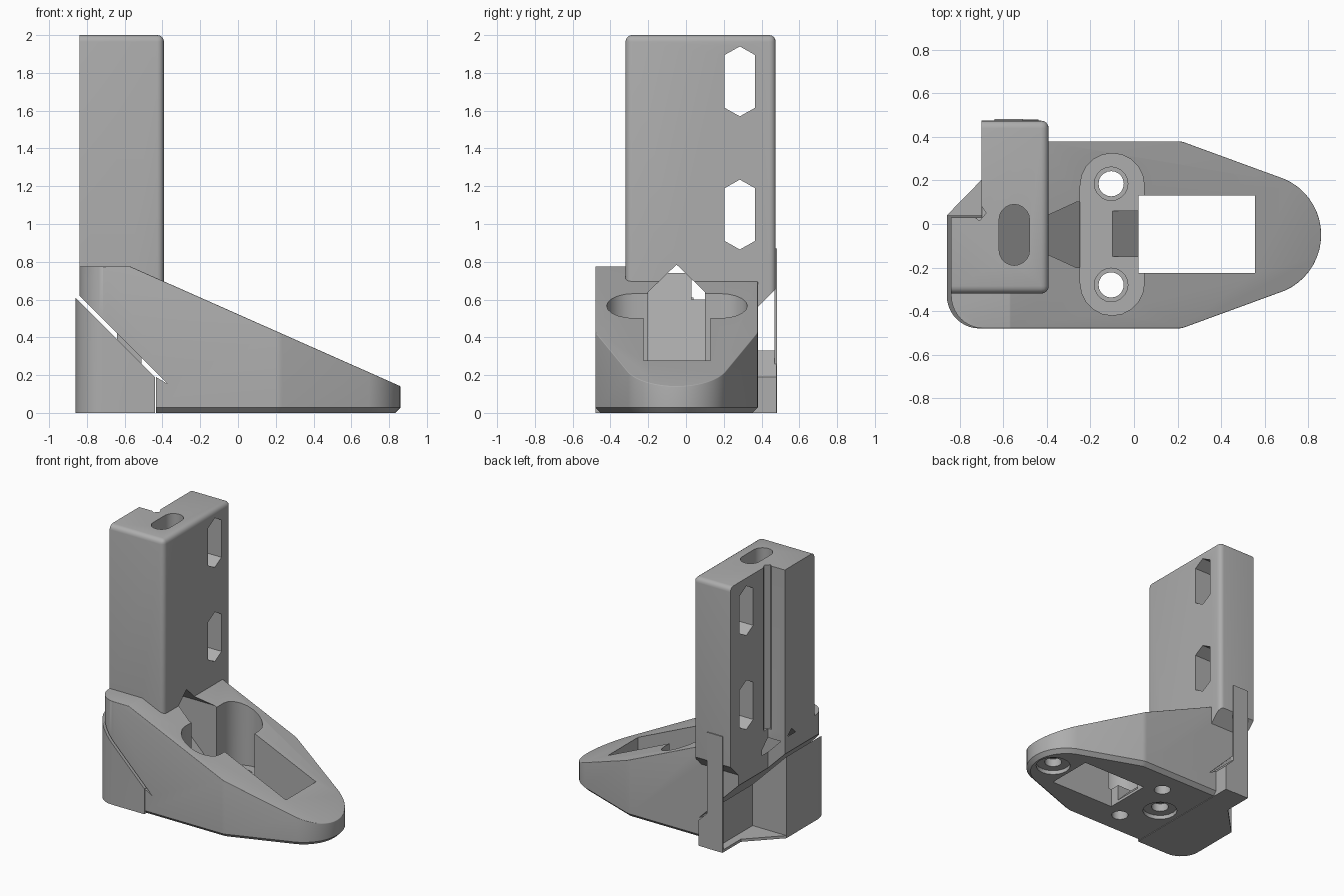
import bpy, bmesh, math
from mathutils import Vector

cube = bpy.data.objects.get("Cube")
if cube:
    bpy.data.objects.remove(cube, do_unlink=True)

grey = bpy.data.materials.new("plain grey")
grey.use_nodes = True
COLOUR = (0.42, 0.42, 0.42, 1)
grey.diffuse_color = COLOUR
grey.node_tree.nodes["Principled BSDF"].inputs["Base Color"].default_value = COLOUR


def prism(points, lo, hi, axis="z"):
    """Extrude a flat outline along an axis; the outline uses the other two axes in order."""
    place = {"z": lambda a, b, t: (a, b, t),
             "y": lambda a, b, t: (a, t, b),
             "x": lambda a, b, t: (t, a, b)}[axis]
    bm = bmesh.new()
    face = bm.faces.new([bm.verts.new(place(a, b, lo)) for a, b in points])
    ext = bmesh.ops.extrude_face_region(bm, geom=[face])
    verts = [v for v in ext["geom"] if isinstance(v, bmesh.types.BMVert)]
    bmesh.ops.translate(bm, verts=verts, vec=Vector(place(0, 0, hi - lo)))
    bmesh.ops.recalc_face_normals(bm, faces=bm.faces)
    return bm


def rect(a0, a1, b0, b1):
    return [(a0, b0), (a1, b0), (a1, b1), (a0, b1)]


def arc(cx, cy, r, start, end, steps=10):
    angles = [math.radians(start + (end - start) * i / steps) for i in range(steps + 1)]
    return [(cx + r * math.cos(t), cy + r * math.sin(t)) for t in angles]


def stadium(cx, y0, y1, r):
    return arc(cx, y1 - r, r, 0, 180) + arc(cx, y0 + r, r, 180, 360)


def slice_off(bm, point, normal):
    """Remove everything on the normal side of a plane and close the cut."""
    bmesh.ops.bisect_plane(bm, geom=bm.verts[:] + bm.edges[:] + bm.faces[:],
                           plane_co=point, plane_no=normal, clear_outer=True)
    bmesh.ops.holes_fill(bm, edges=[e for e in bm.edges if e.is_boundary])
    bmesh.ops.recalc_face_normals(bm, faces=bm.faces)


def round_edges(bm, rule, width, segments):
    edges = [e for e in bm.edges if e.calc_face_angle(0) > 0.3 and rule(*e.verts)]
    bmesh.ops.bevel(bm, geom=edges, offset=width, segments=segments,
                    profile=0.5, affect="EDGES", clamp_overlap=True)


def make(name, bm):
    mesh = bpy.data.meshes.new(name)
    bm.to_mesh(mesh)
    bm.free()
    mesh.materials.append(grey)
    obj = bpy.data.objects.new(name, mesh)
    bpy.context.collection.objects.link(obj)
    return obj


def combine(target, bm, operation="DIFFERENCE"):
    tool = make("helper", bm)
    tool.hide_render = True
    mod = target.modifiers.new("combine", "BOOLEAN")
    mod.operation, mod.object, mod.solver = operation, tool, "EXACT"
    bpy.context.view_layer.objects.active = target
    bpy.ops.object.modifier_apply(modifier=mod.name)
    bpy.data.objects.remove(tool, do_unlink=True)


# Foot: plan outline with a rounded toe, sliced by the sloping top
plan = (arc(-0.69, -0.33, 0.15, 180, 270) + arc(0.2, -0.38, 0.1, 270, 292, 4)
        + arc(0.58, -0.05, 0.28, -66, 66, 18) + arc(0.2, 0.28, 0.1, 68, 90, 4)
        + [(-0.70, 0.38), (-0.70, 0.03), (-0.84, 0.03)])
foot = prism(plan, 0, 0.775)
slope = Vector((0.625, 0, 1.41)).normalized()
slice_off(foot, (-0.57, 0, 0.775), slope)


def on_top(a, b):
    def top(v):
        return abs(v.co.z - 0.775) < 1e-3 or abs((v.co - Vector((-0.57, 0, 0.775))).dot(slope)) < 1e-3
    return top(a) and top(b) and max(a.co.x, b.co.x) > -0.7


round_edges(foot, on_top, 0.035, 4)
round_edges(foot, lambda a, b: a.co.z < 1e-3 and b.co.z < 1e-3, 0.028, 1)
bracket = make("foot_and_post", foot)

# Post: stepped outline with a relief notch in the inner corner
post = prism([(-0.84, -0.32), (-0.392, -0.32), (-0.392, 0.475), (-0.70, 0.475),
              (-0.70, 0.08), (-0.68, 0.05), (-0.71, 0.015), (-0.73, 0.03), (-0.84, 0.03)], 0.15, 2)


def post_edge(a, b):
    if a.co.z > 1.99 and b.co.z > 1.99:
        mid = (a.co + b.co) / 2
        return mid.x > -0.45 or mid.y > 0.45 or mid.y < -0.3
    return a.co.x > -0.4 and b.co.x > -0.4 and abs(a.co.z - b.co.z) > 0.1


round_edges(post, post_edge, 0.035, 4)
# Overhang beside the foot stops short with a sloped underside
post_obj = make("post", post)
combine(post_obj, prism([(0.38, 0), (0.6, 0), (0.6, 0.78), (0.38, 0.56)], -1, 0, "x"))
joined = bmesh.new()
joined.from_mesh(post_obj.data)
bpy.data.objects.remove(post_obj, do_unlink=True)
combine(bracket, joined, "UNION")

# Diagonal seam that separates the heel
combine(bracket, prism([(-1.2, 0.98), (-0.375, 0.155), (-0.435, 0.19),
                        (-0.435, -0.1), (-1.2, -0.1)], -1, 1, "y"))

# Hexagonal slots through the post
for low, high in ((0.865, 1.235), (1.57, 1.94)):
    combine(bracket, prism([(0.285, low), (0.365, low + 0.045), (0.365, high - 0.045),
                            (0.285, high), (0.205, high - 0.045), (0.205, low + 0.045)], -1, 0, "x"))

# Oval shaft and house-shaped channel that end on one slanted floor
floor_point, floor_normal = (-0.24, 0, 0.14), (-1, 0, -1)
shaft = prism(stadium(-0.55, -0.19, 0.09, 0.07), 0.2, 2.1)
channel = prism([(-0.2, 0.14), (0.1, 0.14), (0.1, 0.64), (-0.05, 0.785), (-0.2, 0.64)],
                -0.9, -0.1, "x")
for cutter in (shaft, channel):
    slice_off(cutter, floor_point, floor_normal)
    combine(bracket, cutter)

# Screw pocket, window and ramp in the foot
combine(bracket, prism(stadium(-0.10, -0.42, 0.325, 0.147), 0.14, 0.9))
combine(bracket, prism(rect(0.02, 0.555, -0.225, 0.13), -0.1, 0.9))
combine(bracket, prism([(-0.1, 0.141), (0.06, -0.02), (0.06, 0.2), (-0.1, 0.2)], -0.15, 0.06, "y"))

# Countersunk screw holes
for y in (0.185, -0.28):
    combine(bracket, prism(stadium(-0.105, y - 0.058, y + 0.058, 0.0579), -0.1, 0.3))
    combine(bracket, prism(stadium(-0.105, y - 0.077, y + 0.077, 0.0769), 0.12, 0.3))

# Round recesses underneath
for x in (0.7, -0.28):
    for radius, depth in ((0.12, 0.03), (0.06, 0.09)):
        combine(bracket, prism(stadium(x, -0.05 - radius, -0.05 + radius, radius * 0.999), -0.1, depth))

# Heel: wedge under the seam with an open corner above a thin floor
heel_plan = arc(-0.71, -0.33, 0.15, 180, 270) + [(-0.44, -0.48), (-0.44, 0.48), (-0.64, 0.48),
                                               (-0.64, 0.265), (-0.86, 0.04)]
heel_bm = prism(heel_plan, 0, 0.9)
slice_off(heel_bm, (-0.86, 0, 0.61), (1, 0, 1))
heel = make("heel", heel_bm)
combine(heel, prism(rect(-1, -0.58, 0.04, 0.47), 0.02, 1))

# Thin upright tab at the back of the heel
make("heel_tab", prism(rect(-0.64, -0.51, 0.468, 0.482), 0, 0.87))

for obj in bpy.context.collection.objects:
    if obj.name in ("foot_and_post", "heel", "heel_tab"):
        bpy.ops.object.select_all(action="DESELECT")
        obj.select_set(True)
        bpy.context.view_layer.objects.active = obj
        bpy.ops.object.shade_smooth_by_angle(angle=math.radians(30))
